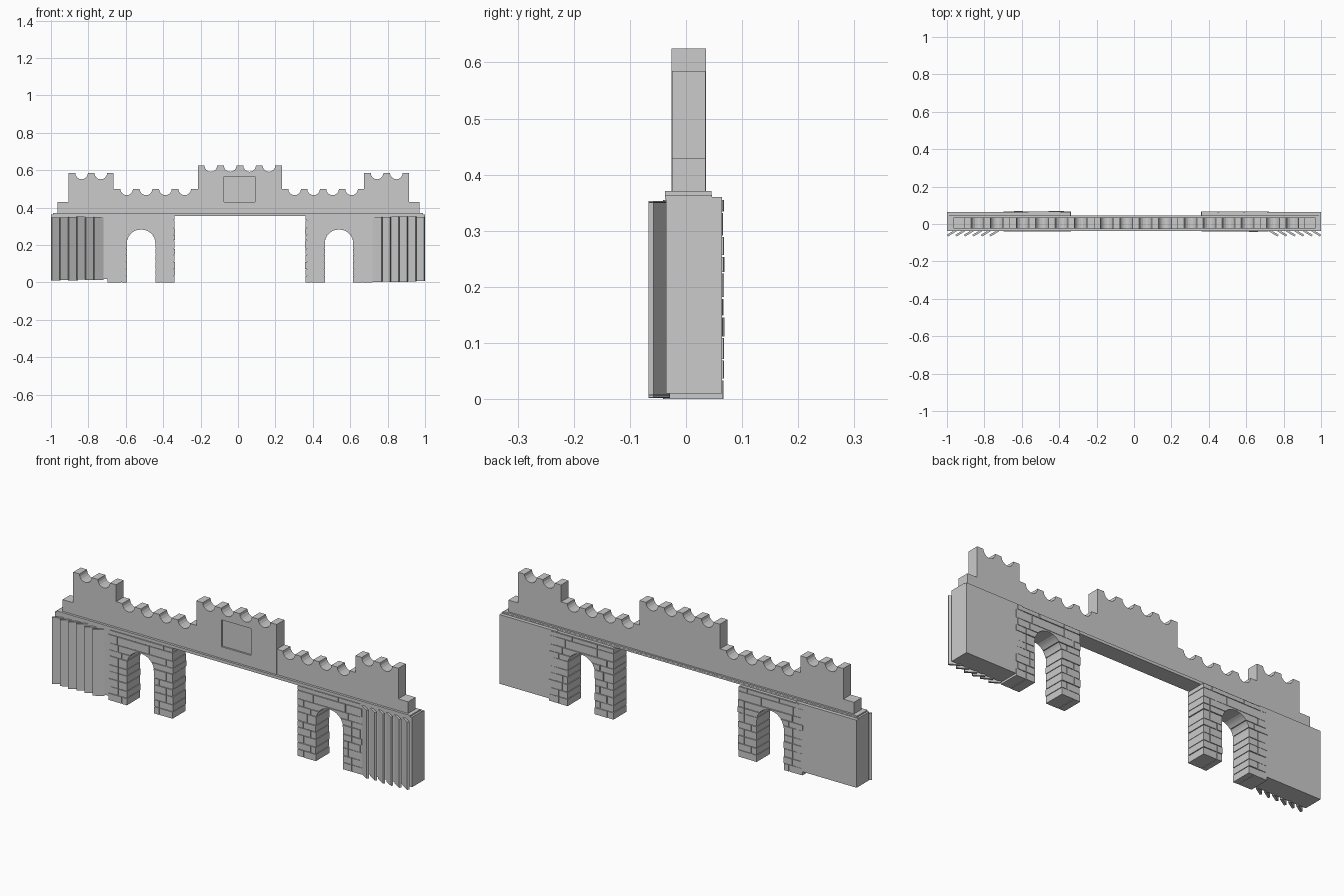
import bpy, bmesh, math, random
from mathutils import Matrix

if "Cube" in bpy.data.objects:
    bpy.data.objects.remove(bpy.data.objects["Cube"])

random.seed(4)
STONE = bpy.data.materials.new("grey_stone")
STONE.diffuse_color = (0.6, 0.6, 0.6, 1)
STONE.use_nodes = True
STONE.node_tree.nodes["Principled BSDF"].inputs["Base Color"].default_value = STONE.diffuse_color


def finish(name, bm):
    bmesh.ops.recalc_face_normals(bm, faces=bm.faces)
    me = bpy.data.meshes.new(name)
    bm.to_mesh(me)
    bm.free()
    me.materials.append(STONE)
    ob = bpy.data.objects.new(name, me)
    bpy.context.collection.objects.link(ob)
    return ob


def prism(bm, pts, y0, y1):
    """Extrude an x/z outline from y0 to y1."""
    a = [bm.verts.new((x, y0, z)) for x, z in pts]
    b = [bm.verts.new((x, y1, z)) for x, z in pts]
    bm.faces.new(a)
    bm.faces.new(b[::-1])
    for i in range(len(pts)):
        j = (i + 1) % len(pts)
        bm.faces.new((a[i], a[j], b[j], b[i]))


def box(bm, x0, x1, y0, y1, z0, z1):
    prism(bm, [(x0, z0), (x1, z0), (x1, z1), (x0, z1)], y0, y1)


def scallops(x0, x1, z, n, r=0.034):
    """Crest line from x0 to x1 with n half-round dips."""
    pts = [(x0, z)]
    gap = (x1 - x0 - n * 2 * r) / (n + 1)
    for i in range(n):
        c = x0 + gap + r + i * (2 * r + gap)
        for k in range(9):
            t = math.pi * k / 8
            pts.append((c - r * math.cos(t), z - r * math.sin(t)))
    return pts + [(x1, z)]


# Parapet: stepped, scalloped silhouette in three pieces
bm = bmesh.new()
prism(bm, [(-0.215, 0.37), (-0.965, 0.37), (-0.965, 0.43), (-0.905, 0.43)]
      + scallops(-0.905, -0.665, 0.585, 2) + scallops(-0.665, -0.215, 0.50, 4), -0.025, 0.035)
finish("left_parapet", bm)
bm = bmesh.new()
prism(bm, [(0.97, 0.37), (0.235, 0.37)] + scallops(0.235, 0.675, 0.50, 4)
      + scallops(0.675, 0.915, 0.585, 2) + [(0.915, 0.43), (0.97, 0.43)], -0.025, 0.035)
finish("right_parapet", bm)
bm = bmesh.new()
prism(bm, [(0.235, 0.37), (-0.215, 0.37)] + scallops(-0.215, 0.235, 0.625, 4), -0.026, 0.036)
center = finish("center_parapet", bm)

# Recessed panel in the centre piece
bm = bmesh.new()
box(bm, -0.075, 0.09, -0.05, -0.017, 0.43, 0.566)
cutter = finish("panel_cutter", bm)
cutter.hide_render = True
cutter.hide_set(True)
cut = center.modifiers.new("panel", 'BOOLEAN')
cut.operation = 'DIFFERENCE'
cut.solver = 'EXACT'
cut.object = cutter

# Long beam carrying the parapet
bm = bmesh.new()
box(bm, -1.0, 1.0, -0.037, 0.046, 0.356, 0.364)
box(bm, -0.99, 0.99, -0.037, 0.045, 0.364, 0.371)
finish("beam", bm)

ZC, R = 0.207, 0.076      # arch springing height and radius
ROWS = [0, 0.035, 0.07, 0.11, 0.147, 0.18, 0.225, 0.255, 0.29, 0.333, 0.356]


def opening(z, r):
    """Half width of the arched opening at height z."""
    if z <= ZC:
        return r
    return math.sqrt(max(r * r - (z - ZC) ** 2, 0))


def arch_half(bm, c, side, w, zlo, zhi, r, y0, y1, inner=None):
    """Slab of one pier between zlo and zhi, following the arch."""
    zs = [zlo + (zhi - zlo) * i / 6 for i in range(7)]
    edge = [(c + side * (opening(z, r) if inner is None else inner), z) for z in zs]
    prism(bm, [(c + side * w, zhi), (c + side * w, zlo)] + edge, y0, y1)


for label, s, c in (("left", -1, -0.518), ("right", 1, 0.54)):
    zb = 0.018 if s < 0 else 0.01

    # End wall
    bm = bmesh.new()
    xs = sorted((s * 1.0, c + s * 0.14))
    box(bm, xs[0], xs[1], -0.036, 0.064, zb, 0.36)
    finish(label + "_end_wall", bm)

    # Slanted planks on the wall front
    bm = bmesh.new()
    for i in range(6):
        x = s * (0.974 - i * 0.0455)
        z0, z1 = zb - 0.006 + random.uniform(-.002, .003), 0.351 + random.uniform(-.005, .003)
        m = (Matrix.Translation((x, -0.048, (z0 + z1) / 2))
             @ Matrix.Rotation(-s * math.radians(32), 4, 'Z')
             @ Matrix.Diagonal((0.055, 0.011, z1 - z0, 1)))
        bmesh.ops.create_cube(bm, size=1, matrix=m)
    finish(label + "_planks", bm)

    # Arch core behind the joints
    bm = bmesh.new()
    top = ZC + R + 0.004
    for side in (-1, 1):
        arch_half(bm, c, side, 0.172, 0.002, ZC, R + 0.004, -0.035, 0.062)
        arch_half(bm, c, side, 0.172, ZC, top, R + 0.004, -0.035, 0.062)
    box(bm, c - 0.172, c + 0.172, -0.035, 0.062, top, 0.357)
    finish(label + "_arch_core", bm)

    # Stone courses, full depth so the joints also show inside the arch
    bm = bmesh.new()
    g = 0.0015
    for i, (z0, z1) in enumerate(zip(ROWS, ROWS[1:])):
        for side in (-1, 1):
            j = random.uniform(-0.0015, 0.0015)
            outer = 0.18 + j
            if side == s and i % 2:
                outer = 0.172      # toothed edge against the end wall
            mid = random.choice((0.105, 0.125, 0.145))
            if z0 + g > ZC + R:
                mid = random.choice((0.05, 0.09, 0.13))
            y0, y1 = -0.040 + j, 0.067 + j
            lo, hi = z0 + (g if i else 0), z1 - g
            arch_half(bm, c, side, mid - g, lo, hi, R, y0, y1)
            arch_half(bm, c, side, outer, lo, hi, R, y0 + 0.001, y1 - 0.001, inner=mid + g)
    finish(label + "_arch_stones", bm)
